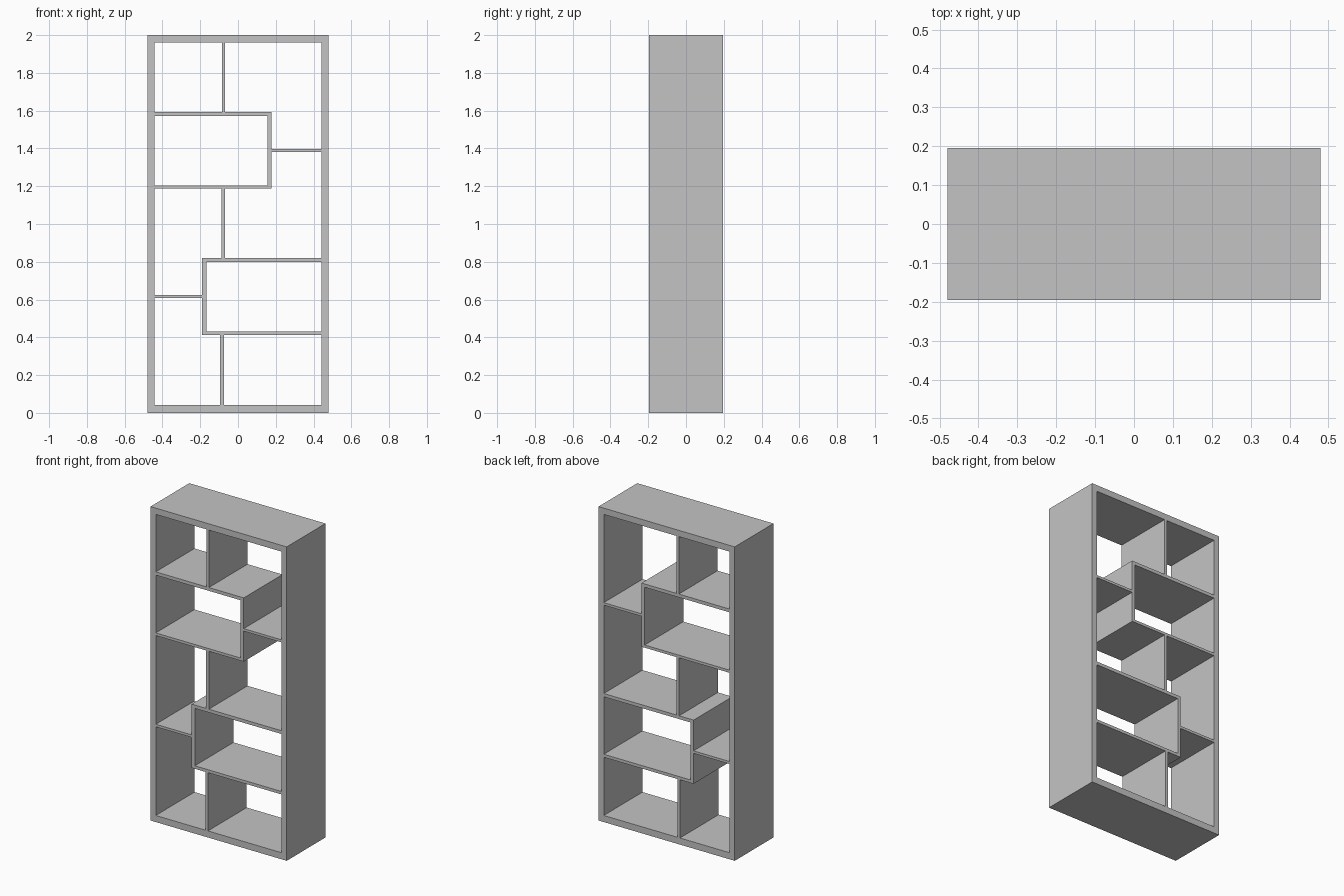
import bpy

cube = bpy.data.objects.get("Cube")
if cube:
    bpy.data.objects.remove(cube, do_unlink=True)

# Single painted finish
grey = bpy.data.materials.new("light grey")
grey.use_nodes = True
colour = (0.55, 0.55, 0.55, 1)
grey.diffuse_color = colour
grey.node_tree.nodes["Principled BSDF"].inputs["Base Color"].default_value = colour

DEPTH = 0.39
HALF_W, HEIGHT = 0.48, 2.0
IN_X = 0.443             # inner face of the side panels
IN_BOTTOM, IN_TOP = 0.042, 1.96


def board(name, x0, x1, z0, z1):
    """Full-depth board spanning x0..x1 and z0..z1."""
    bpy.ops.mesh.primitive_cube_add(size=1, location=((x0 + x1) / 2, 0, (z0 + z1) / 2))
    ob = bpy.context.object
    ob.name = ob.data.name = name
    ob.scale = (x1 - x0, DEPTH, z1 - z0)
    bpy.ops.object.transform_apply(location=False, rotation=False, scale=True)
    ob.data.materials.append(grey)
    return ob


# Outer frame
board("left_side", IN_X, HALF_W, 0, HEIGHT)
board("right_side", -HALF_W, -IN_X, 0, HEIGHT)
board("bottom_panel", -IN_X, IN_X, 0, IN_BOTTOM)
board("top_panel", -IN_X, IN_X, IN_TOP, HEIGHT)

# Upper box, attached to the right side
board("upper_box_top", -IN_X, 0.177, 1.573, 1.594)
board("upper_box_bottom", -IN_X, 0.177, 1.188, 1.205)
board("upper_box_end", 0.155, 0.177, 1.205, 1.573)

# Lower box, attached to the left side
board("lower_box_top", -0.19, IN_X, 0.798, 0.819)
board("lower_box_bottom", -0.19, IN_X, 0.413, 0.432)
board("lower_box_end", -0.19, -0.168, 0.432, 0.798)

# Short shelves beside the boxes
board("upper_short_shelf", 0.177, IN_X, 1.382, 1.398)
board("lower_short_shelf", -IN_X, -0.19, 0.607, 0.623)

# Upright dividers
board("top_divider", -0.086, -0.069, 1.594, IN_TOP)
board("middle_divider", -0.088, -0.069, 0.819, 1.188)
board("bottom_divider", -0.094, -0.075, IN_BOTTOM, 0.413)
